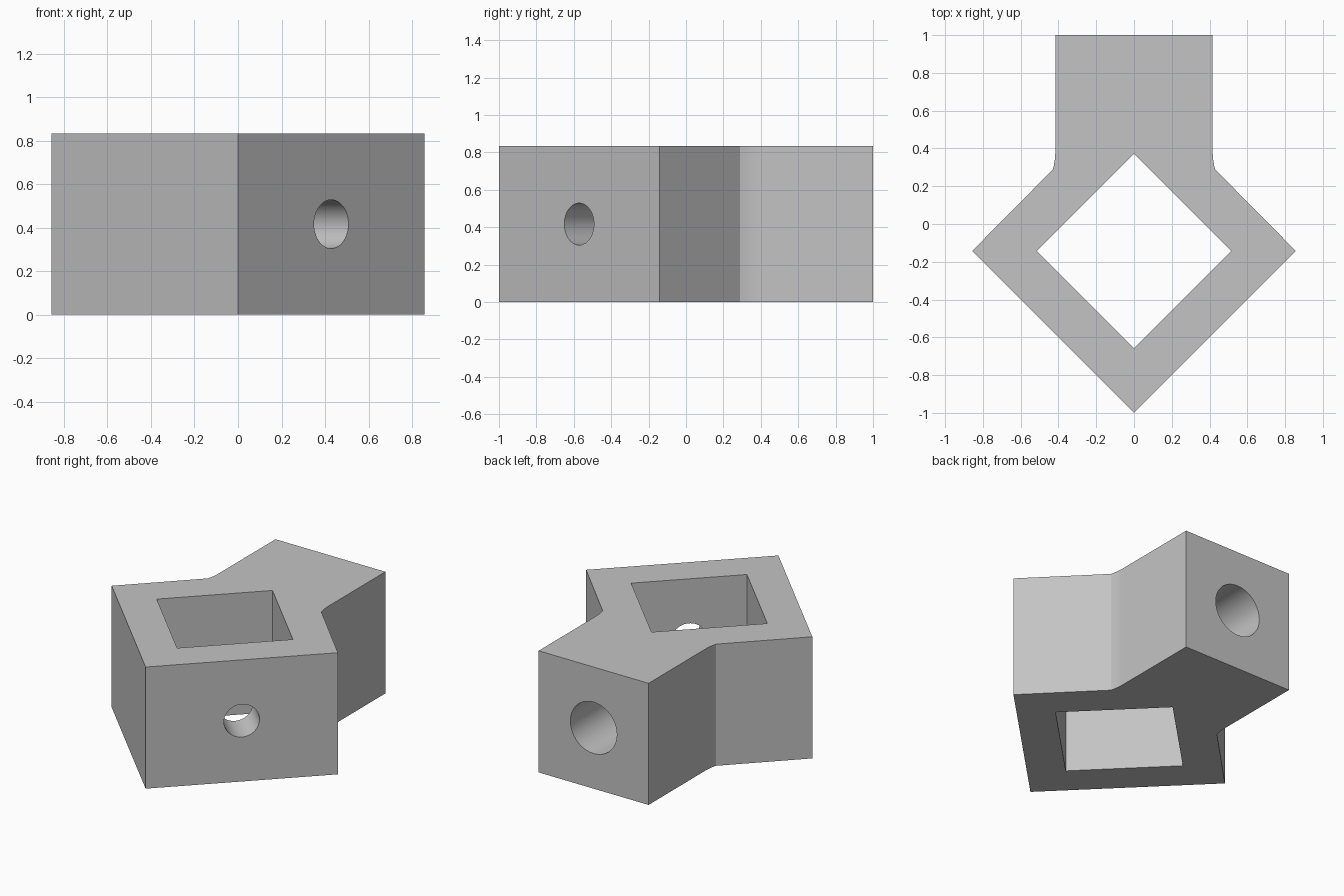
import bpy
import math
from mathutils import Vector, Matrix

cube = bpy.data.objects.get("Cube")
if cube:
    bpy.data.objects.remove(cube, do_unlink=True)

HEIGHT = 0.833
CENTRE_Y = -0.143   # middle of the diamond socket
OUTER = 0.857       # half diagonals of the socket
INNER = 0.516
POST = 0.4165       # half width of the square post

grey = bpy.data.materials.new("plain grey")
colour = (0.55, 0.55, 0.55, 1)
grey.diffuse_color = colour
grey.use_nodes = True
grey.node_tree.nodes["Principled BSDF"].inputs["Base Color"].default_value = colour


def prism(name, outline, bottom, top):
    """Extrude a counter-clockwise outline between two heights."""
    n = len(outline)
    verts = [(x, y, z) for z in (bottom, top) for x, y in outline]
    faces = [list(range(n))[::-1], list(range(n, 2 * n))]
    faces += [(i, (i + 1) % n, n + (i + 1) % n, n + i) for i in range(n)]
    mesh = bpy.data.meshes.new(name)
    mesh.from_pydata(verts, [], faces)
    mesh.materials.append(grey)
    obj = bpy.data.objects.new(name, mesh)
    bpy.context.collection.objects.link(obj)
    return obj


def drill(name, radius, start, direction, depth):
    """Round cutter running from start along direction."""
    circle = [(radius * math.cos(a), radius * math.sin(a))
              for a in (math.tau * i / 64 for i in range(64))]
    obj = prism(name, circle, -0.1, depth)
    turn = Vector(direction).to_track_quat("Z", "Y").to_matrix().to_4x4()
    obj.data.transform(Matrix.Translation(start) @ turn)
    return obj


# Outline: diamond socket, softly flared neck, square post
flare = [(POST + 0.013 * t * t, 0.385 - 0.096 * t) for t in (1, 0.8, 0.6, 0.4, 0.2, 0)]
right = [(OUTER, CENTRE_Y)] + flare + [(POST, 1)]
left = [(-x, y) for x, y in reversed(right)]
bracket = prism("socket_bracket", [(0, -1)] + right + left, 0, HEIGHT)

# Square through-opening, side screw hole, blind hole in the post end
opening = [(0, CENTRE_Y - INNER), (INNER, CENTRE_Y),
           (0, CENTRE_Y + INNER), (-INNER, CENTRE_Y)]
middle = HEIGHT / 2
cutters = [
    prism("opening_cutter", opening, -0.1, HEIGHT + 0.1),
    drill("side_hole_cutter", 0.112, (OUTER / 2, CENTRE_Y - OUTER / 2, middle), (-1, 1, 0), 0.4),
    drill("post_hole_cutter", 0.176, (0, 1, middle), (0, -1, 0), 0.5),
]
bpy.context.view_layer.objects.active = bracket
for cutter in cutters:
    cut = bracket.modifiers.new(cutter.name, "BOOLEAN")
    cut.object = cutter
    cut.operation = "DIFFERENCE"
    cut.solver = "EXACT"
    bpy.ops.object.modifier_apply(modifier=cut.name)
for cutter in cutters:
    bpy.data.objects.remove(cutter, do_unlink=True)

# Smooth the bores and the flare, keep the corners sharp
bpy.ops.object.select_all(action="DESELECT")
bracket.select_set(True)
bpy.ops.object.shade_smooth_by_angle(angle=math.radians(20))
